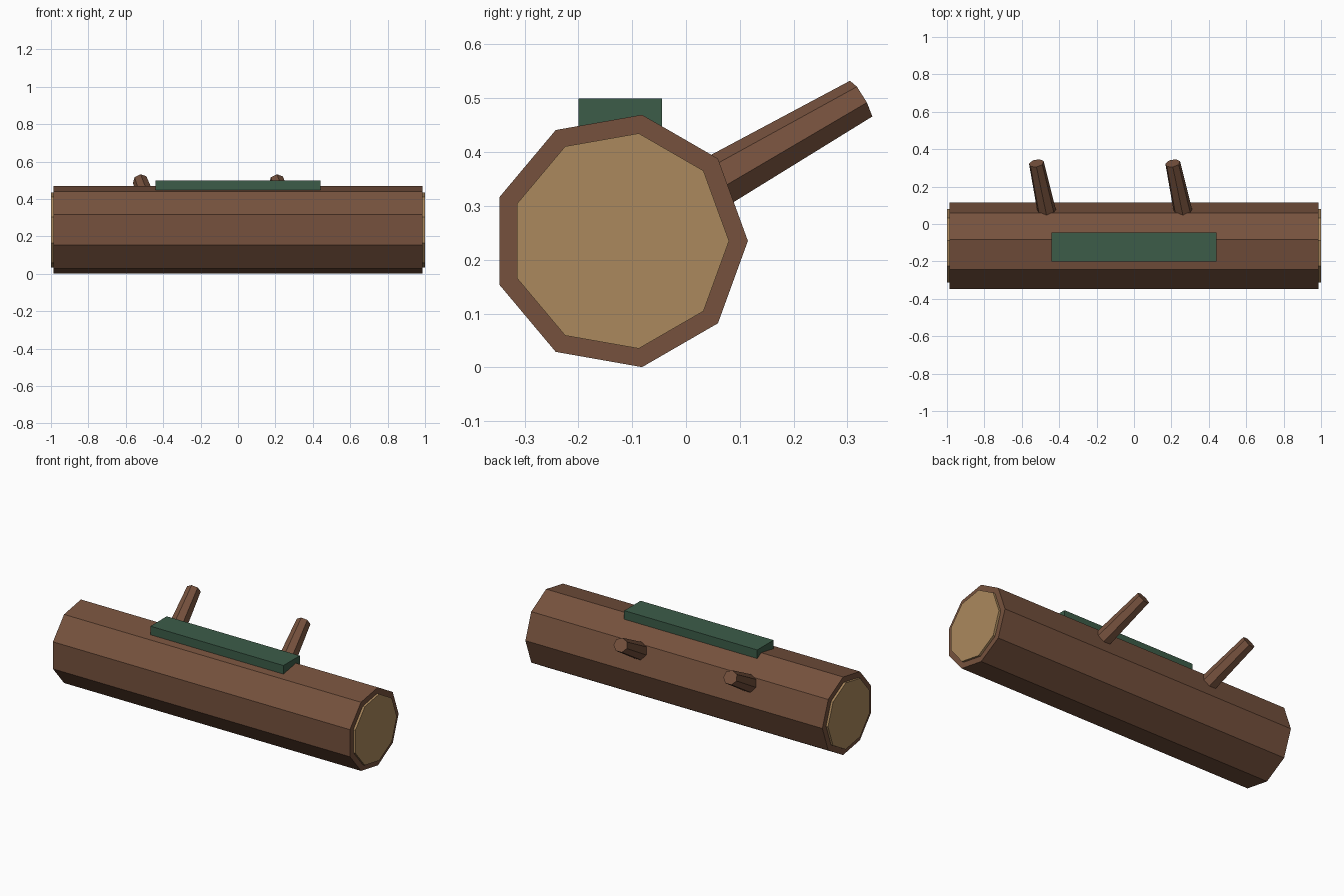
import bpy
import bmesh
from math import cos, sin, tau, radians
from mathutils import Vector

cube = bpy.data.objects.get("Cube")
if cube:
    bpy.data.objects.remove(cube, do_unlink=True)


def material(name, color):
    mat = bpy.data.materials.new(name)
    mat.use_nodes = True
    mat.diffuse_color = (*color, 1)
    bsdf = next(n for n in mat.node_tree.nodes if n.type == 'BSDF_PRINCIPLED')
    bsdf.inputs["Base Color"].default_value = (*color, 1)
    return mat


bark = material("bark_brown", (0.18, 0.083, 0.047))
wood = material("cut_wood_tan", (0.41, 0.25, 0.11))
moss = material("moss_green", (0.045, 0.108, 0.066))


def finish(name, bm, mat):
    bmesh.ops.recalc_face_normals(bm, faces=bm.faces)
    mesh = bpy.data.meshes.new(name)
    bm.to_mesh(mesh)
    bm.free()
    mesh.materials.append(mat)
    obj = bpy.data.objects.new(name, mesh)
    bpy.context.collection.objects.link(obj)
    return obj


def prism(name, start, end, r_start, r_end, sides, up, turn, mat):
    """Flat-sided, optionally tapered cylinder; first corner is turned from 'up'."""
    start, end = Vector(start), Vector(end)
    axis = (end - start).normalized()
    side = Vector(up).cross(axis).normalized()
    top = axis.cross(side)
    bm = bmesh.new()
    rings = []
    for centre, r in ((start, r_start), (end, r_end)):
        angles = [turn + tau * i / sides for i in range(sides)]
        rings.append([bm.verts.new(centre + r * (cos(a) * top + sin(a) * side))
                      for a in angles])
    for ring in rings:
        bm.faces.new(ring)
    for i in range(sides):
        j = (i + 1) % sides
        bm.faces.new((rings[0][i], rings[0][j], rings[1][j], rings[1][i]))
    return finish(name, bm, mat)


# Nine-sided trunk with a corner pointing straight back
CY, CZ = -0.123, 0.235
prism("log_trunk", (-0.987, CY, CZ), (0.987, CY, CZ), 0.238, 0.238, 9,
      (0, 1, 0), 0, bark)

# Pale cut discs standing slightly proud of each end
for label, s in (("left", 1), ("right", -1)):
    prism(f"cut_end_{label}", (s * 0.95, CY, CZ), (s, CY, CZ), 0.203, 0.203, 9,
          (0, 1, 0), 0, wood)

# Two tapered branch stubs leaning up and back
slope = Vector((-0.054, 0.255, 0.147)).normalized()
for label, x in (("left", 0.207), ("right", -0.522)):
    tip = Vector((x, 0.325, 0.497))
    prism(f"branch_stub_{label}", tip - slope * 0.37, tip, 0.053, 0.041, 7,
          (0, 0, 1), radians(5), bark)

# Moss slab lying along the top
bm = bmesh.new()
bmesh.ops.create_cube(bm, size=1)
bmesh.ops.scale(bm, vec=(0.884, 0.155, 0.06), verts=bm.verts)
bmesh.ops.translate(bm, vec=(0, -0.1225, 0.47), verts=bm.verts)
finish("moss_patch", bm, moss)
